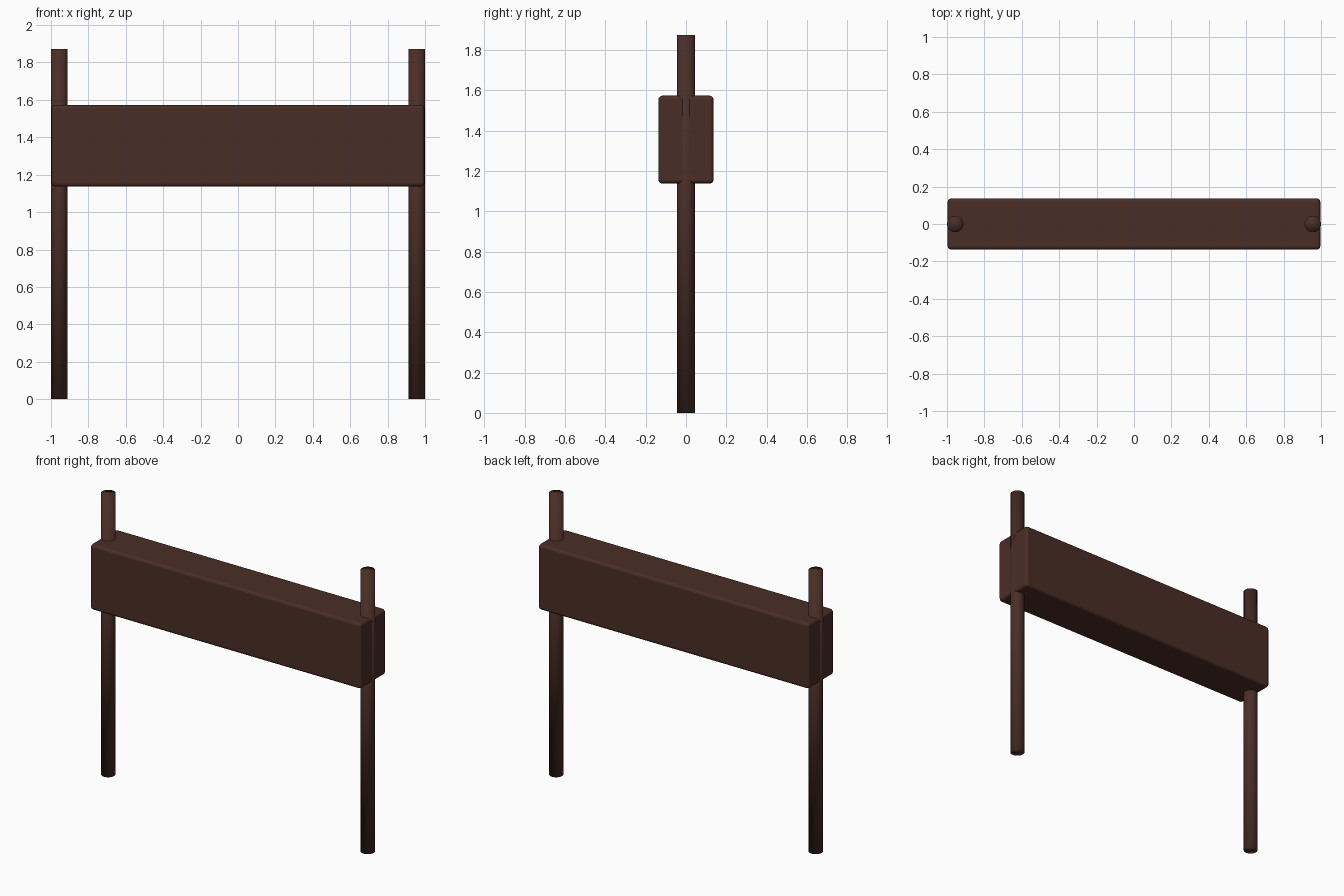
import bpy

if "Cube" in bpy.data.objects:
    bpy.data.objects.remove(bpy.data.objects["Cube"])

wood = bpy.data.materials.new("dark brown wood")
wood.diffuse_color = (0.068, 0.027, 0.019, 1)
wood.use_nodes = True
wood.node_tree.nodes["Principled BSDF"].inputs["Base Color"].default_value = wood.diffuse_color


def post(name, x):
    # round upright, smooth shaded all over
    bpy.ops.mesh.primitive_cylinder_add(vertices=24, radius=0.044, depth=1.873,
                                        location=(x, 0, 1.873 / 2))
    ob = bpy.context.object
    ob.name = name
    ob.data.materials.append(wood)
    bpy.ops.object.shade_smooth()


post("left_post", -0.956)
post("right_post", 0.956)

# thick crossbeam with softened edges
bpy.ops.mesh.primitive_cube_add(size=1, location=(0, 0, 1.355))
beam = bpy.context.object
beam.name = "crossbeam"
beam.scale = (1.993, 0.274, 0.436)
bpy.ops.object.transform_apply(location=False, rotation=False, scale=True)
beam.data.materials.append(wood)
bevel = beam.modifiers.new("soft edges", 'BEVEL')
bevel.width = 0.02
bevel.segments = 3
bevel.harden_normals = True
bpy.ops.object.shade_smooth()
